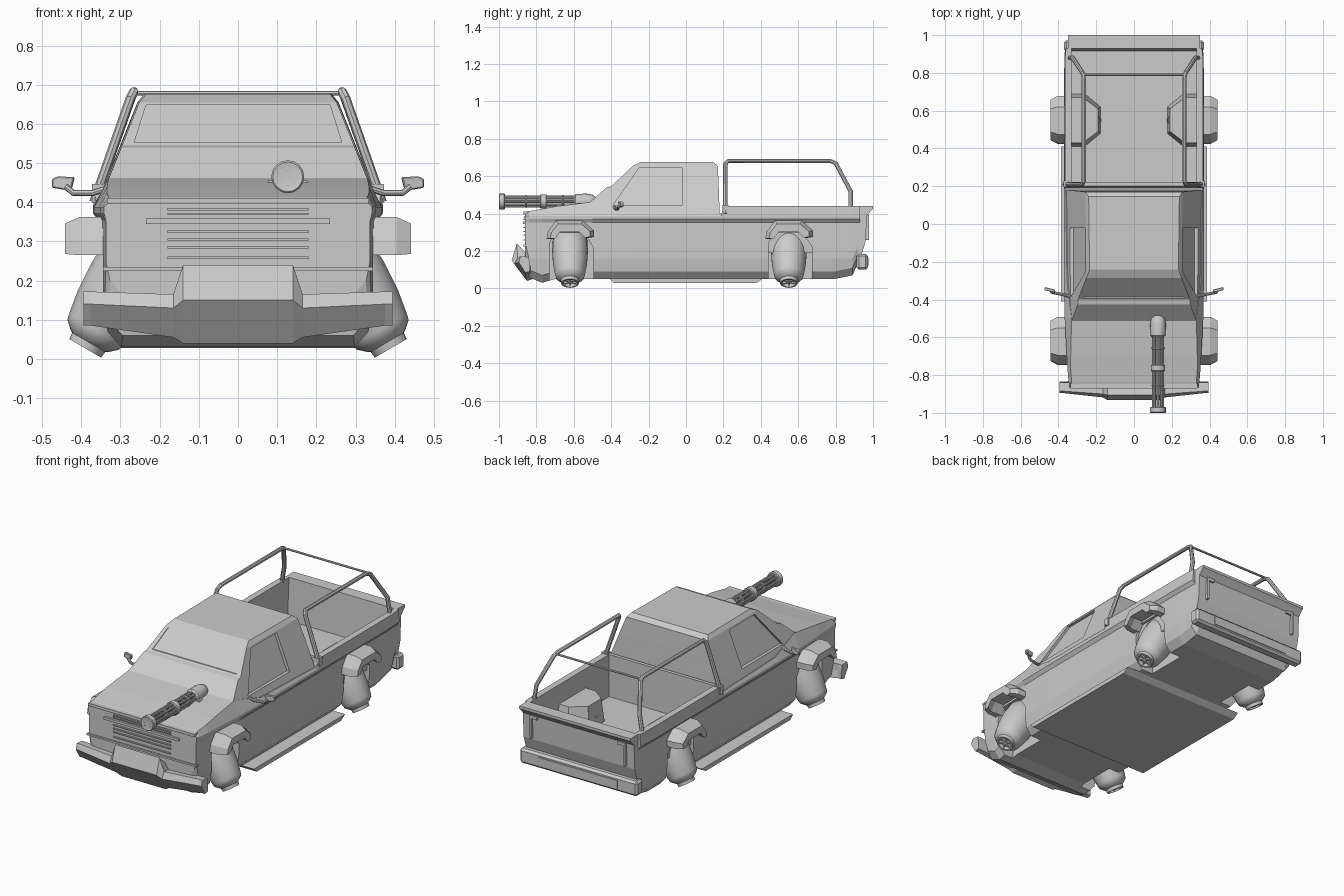
import bpy, bmesh, math
from mathutils import Vector

if "Cube" in bpy.data.objects:
    bpy.data.objects.remove(bpy.data.objects["Cube"])


def make(name, verts, faces):
    me = bpy.data.meshes.new(name)
    me.from_pydata([tuple(v) for v in verts], [], faces)
    bm = bmesh.new()
    bm.from_mesh(me)
    bmesh.ops.recalc_face_normals(bm, faces=bm.faces)
    bm.to_mesh(me)
    bm.free()
    ob = bpy.data.objects.new(name, me)
    bpy.context.collection.objects.link(ob)
    return ob


def loft(name, rings):
    n, m = len(rings[0]), len(rings)
    faces = [(a * n + i, a * n + (i + 1) % n, (a + 1) * n + (i + 1) % n, (a + 1) * n + i)
             for a in range(m - 1) for i in range(n)]
    faces += [tuple(range(n)), tuple(range((m - 1) * n, m * n))]
    return make(name, [p for r in rings for p in r], faces)


def prism(name, pts, vec):
    return loft(name, [pts, [Vector(p) + Vector(vec) for p in pts]])


def side_prism(name, prof, x0, x1):
    return prism(name, [(x0, y, z) for y, z in prof], (x1 - x0, 0, 0))


def box(name, x0, x1, y0, y1, z0, z1):
    return side_prism(name, [(y0, z0), (y1, z0), (y1, z1), (y0, z1)], x0, x1)


def activate(ob):
    bpy.ops.object.select_all(action='DESELECT')
    ob.select_set(True)
    bpy.context.view_layer.objects.active = ob


def smooth(ob):
    activate(ob)
    bpy.ops.object.shade_smooth_by_angle(angle=math.radians(35))
    return ob


def mirror(ob):
    ob.modifiers.new("mirror", 'MIRROR').use_mirror_merge = False
    return ob


def bevel(ob, w):
    ob.modifiers.new("bevel", 'BEVEL').width = w
    return ob


def cut(ob, cutter):
    md = ob.modifiers.new("cut", 'BOOLEAN')
    md.operation, md.solver, md.object = 'DIFFERENCE', 'EXACT', cutter
    activate(ob)
    bpy.ops.object.modifier_apply(modifier=md.name)
    bpy.data.objects.remove(cutter)


def lathe(name, prof, origin, axis, n=16):
    """prof: (distance along axis, radius)"""
    q = Vector((0, 0, 1)).rotation_difference(Vector(axis))
    rings = [[Vector(origin) + q @ Vector((r * math.cos(2 * math.pi * i / n),
              r * math.sin(2 * math.pi * i / n), t)) for i in range(n)] for t, r in prof]
    return smooth(loft(name, rings))


def tube(name, pts, r):
    cu = bpy.data.curves.new(name, 'CURVE')
    cu.dimensions = '3D'
    cu.bevel_depth, cu.bevel_resolution, cu.use_fill_caps = r, 2, True
    sp = cu.splines.new('POLY')
    sp.points.add(len(pts) - 1)
    for p, co in zip(sp.points, pts):
        p.co = (*co, 1)
    ob = bpy.data.objects.new(name, cu)
    bpy.context.collection.objects.link(ob)
    activate(ob)
    bpy.ops.object.convert(target='MESH')
    return smooth(bpy.context.view_layer.objects.active)


# Lower body: sections along y (y, bottom z, side x, belt x, top z, top x)
def body_ring(y, zb, xs, xw, zt, xt):
    half = [(xs - .045, zb), (xs - .01, zb + .04), (xs, max(zb + .09, .16)),
            (xs, .352), (xw, .372), (xw, .388), (xt, zt)]
    return [(x, y, z) for x, z in half] + [(-x, y, z) for x, z in reversed(half)]


body = loft("body", [body_ring(*s) for s in (
    (-.86, .16, .337, .342, .405, .325), (-.84, .06, .34, .346, .413, .33),
    (-.77, .03, .343, .352, .425, .335), (-.70, .05, .346, .356, .438, .335),
    (-.50, .05, .352, .367, .463, .33), (-.30, .05, .355, .37, .41, .355),
    (.19, .05, .355, .37, .40, .362), (.20, .05, .355, .37, .44, .366),
    (.79, .05, .355, .37, .44, .366), (.89, .07, .352, .368, .44, .364),
    (.93, .16, .35, .365, .44, .36))])
cut(body, box("bed_cutter", -.33, .33, .22, 1.1, .2, .6))
ARCH = [(-.11, -.1), (-.11, .24), (-.08, .3), (.07, .3), (.125, .22), (.125, -.1)]
for yc in (-.62, .55):
    cut(body, mirror(side_prism("arch_cutter", [(y + yc, z) for y, z in ARCH], .24, .6)))

# Cab: stacked plan rings (z, front y, rear y, half width)
cab = loft("cab", [[(w - .005, f, z), (w, r, z), (-w, r, z), (-w + .005, f, z)]
                   for z, f, r, w in ((.385, -.52, .18, .363), (.455, -.52, .178, .337),
                                      (.54, -.425, .175, .303), (.545, -.40, .175, .301),
                                      (.655, -.285, .17, .257), (.676, -.24, .145, .24))])
cut(cab, mirror(prism("window_cutter", [(.345 - (z - .385) * .4, y, z) for y, z in
    ((-.39, .445), (-.25, .645), (-.02, .645), (-.02, .445))], (.2, 0, 0))))
cut(cab, prism("windshield_cutter", [(x, -.392 + (z - .545) * 1.045, z) for x, z in
    ((-.265, .552), (.265, .552), (.235, .648), (-.235, .648))], (0, -.2, 0)))

# Tailgate, rear bumper, tail light brackets
side_prism("tailgate", [(.915, .17), (.935, .17), (.96, .25), (.967, .39), (.985, .41),
                        (1, .425), (1, .44), (.93, .44)], -.35, .35)
bevel(box("rear_bumper", -.37, .37, .912, .972, .1, .185), .012)
box("rear_bumper_plate", -.25, .25, .96, .976, .12, .165)
mirror(box("tail_light", .29, .302, .95, .978, .26, .39))
mirror(box("tail_light_top", .255, .302, .95, .978, .375, .392))

# Wheel boxes inside the bed
mirror(loft("bed_wheel_box", [
    [(.34, .41, .19), (.26, .41, .19), (.175, .48, .19), (.175, .62, .19), (.26, .69, .19), (.34, .69, .19)],
    [(.34, .43, .33), (.27, .43, .33), (.19, .49, .33), (.19, .61, .33), (.27, .67, .33), (.34, .67, .33)]]))

# Flat underside with running boards
side_prism("running_board", [(-.41, .052), (-.385, .028), (.375, .028), (.41, .052)], -.387, .387)

# Thruster pods and their fender flares
FLARE = [(-.126, .265), (-.118, .305), (-.075, .362), (.07, .362), (.128, .31), (.128, .275),
         (.095, .27), (.055, .312), (-.06, .312), (-.095, .265)]
d = Vector((.5, 0, -.86)).normalized()
for tag, yc in (("front", -.62), ("rear", .55)):
    mirror(loft(tag + "_flare", [
        [(.33, y + yc, z) for y, z in FLARE],
        [(.405, y + yc, z) for y, z in FLARE],
        [(.442, y * .84 + yc, .28 + (z - .28) * .8) for y, z in FLARE]]))
    tip = Vector((.39, yc, .027))
    mirror(lathe(tag + "_thruster", [(-.3, .07), (-.27, .092), (-.2, .096), (-.12, .091),
        (-.055, .08), (-.04, .076), (-.022, .056), (-.018, .049), (0, .047), (0, .038), (-.02, .036)],
        tip, d, 20))
    mirror(lathe(tag + "_nozzle_hub", [(-.03, .014), (-.004, .012)], tip, d, 10))
    # nozzle vanes across the opening
    u = d.cross(Vector((0, 1, 0)))
    for k in range(3):
        a = math.pi * k / 3
        w = (u * math.cos(a) + Vector((0, 1, 0)) * math.sin(a))
        v = w.cross(d) * .003
        mirror(prism(tag + "_nozzle_vane", [tip - d * .025 + w * .037 + v, tip - d * .025 - w * .037 + v,
               tip - d * .025 - w * .037 - v, tip - d * .025 + w * .037 - v], d * .018))

# Front bumper: raised centre, swept ends
MID = [(-.905, .24), (-.932, .15), (-.85, .04), (-.82, .05), (-.87, .14), (-.865, .2)]
ARM = [(-.9, .165), (-.918, .13), (-.855, .055), (-.82, .06), (-.84, .12), (-.84, .16)]
END = [(-.885, .172), (-.895, .14), (-.86, .085), (-.835, .09), (-.835, .13), (-.84, .168)]
st = [(.395, END), (.375, END), (.165, ARM), (.14, MID)]
loft("front_bumper", [[(s * x, y, z) for y, z in p]
     for s, order in ((-1, st), (1, st[::-1])) for x, p in order])
mirror(box("bumper_bracket", .1, .16, -.87, -.78, .09, .16))

# Grille: upper lip, slats, wide bar, lower ledge
box("hood_lip", -.335, .335, -.87, -.84, .395, .411)
for z in (.382, .37, .325, .305, .285, .258):
    box("grille_slat", -.18, .18, -.868, -.85, z - .003, z + .003)
box("grille_bar", -.235, .235, -.872, -.85, .345, .359)
box("grille_ledge", -.345, .345, -.868, -.85, .225, .235)

# Wing mirrors
mirror(tube("mirror_arm", [(.33, -.385, .437), (.37, -.375, .424), (.42, -.365, .424), (.44, -.36, .44)], .008))
mirror(bevel(prism("mirror_head", [(.425, -.362, .437), (.445, -.357, .432), (.475, -.35, .437),
       (.475, -.35, .46), (.46, -.354, .466), (.418, -.364, .464)], (-.002, .016, 0)), .003))

# Roll bars over the bed
mirror(tube("roll_bar", [(.368, .21, .40), (.275, .21, .665), (.266, .225, .682), (.266, .77, .682),
                         (.272, .8, .67), (.325, .88, .52), (.345, .88, .40)], .012))
mirror(box("roll_bar_foot", .335, .373, .195, .228, .40, .446))
tube("roll_bar_cross", [(-.268, .79, .678), (.268, .79, .678)], .006)

# Rotary gun on the hood
GX, GZ, Y = .127, .465, (0, 1, 0)
for i in range(8):
    a = 2 * math.pi * i / 8
    lathe("gun_barrel", [(0, .007), (.42, .007)],
          (GX + .026 * math.cos(a), -.998, GZ + .026 * math.sin(a)), Y, 8)
lathe("gun_core", [(0, .009), (.41, .009)], (GX, -.985, GZ), Y, 8)
for y, l, r in ((-1, .032, .042), (-.78, .035, .038), (-.665, .012, .035), (-.86, .01, .034)):
    lathe("gun_clamp", [(.003, .02), (0, r - .004), (.004, r), (l - .004, r), (l, r - .004), (l, .02)], (GX, y, GZ), Y)
lathe("gun_housing", [(0, .03), (.01, .04), (.07, .042), (.1, .036), (.118, .022), (.124, .006)],
      (GX, -.6, GZ), Y)
prism("gun_mount", [(.077, -.6, .425), (.178, -.6, .425), (.178, -.6, .456), (.077, -.6, .456)], (0, .1, 0))
